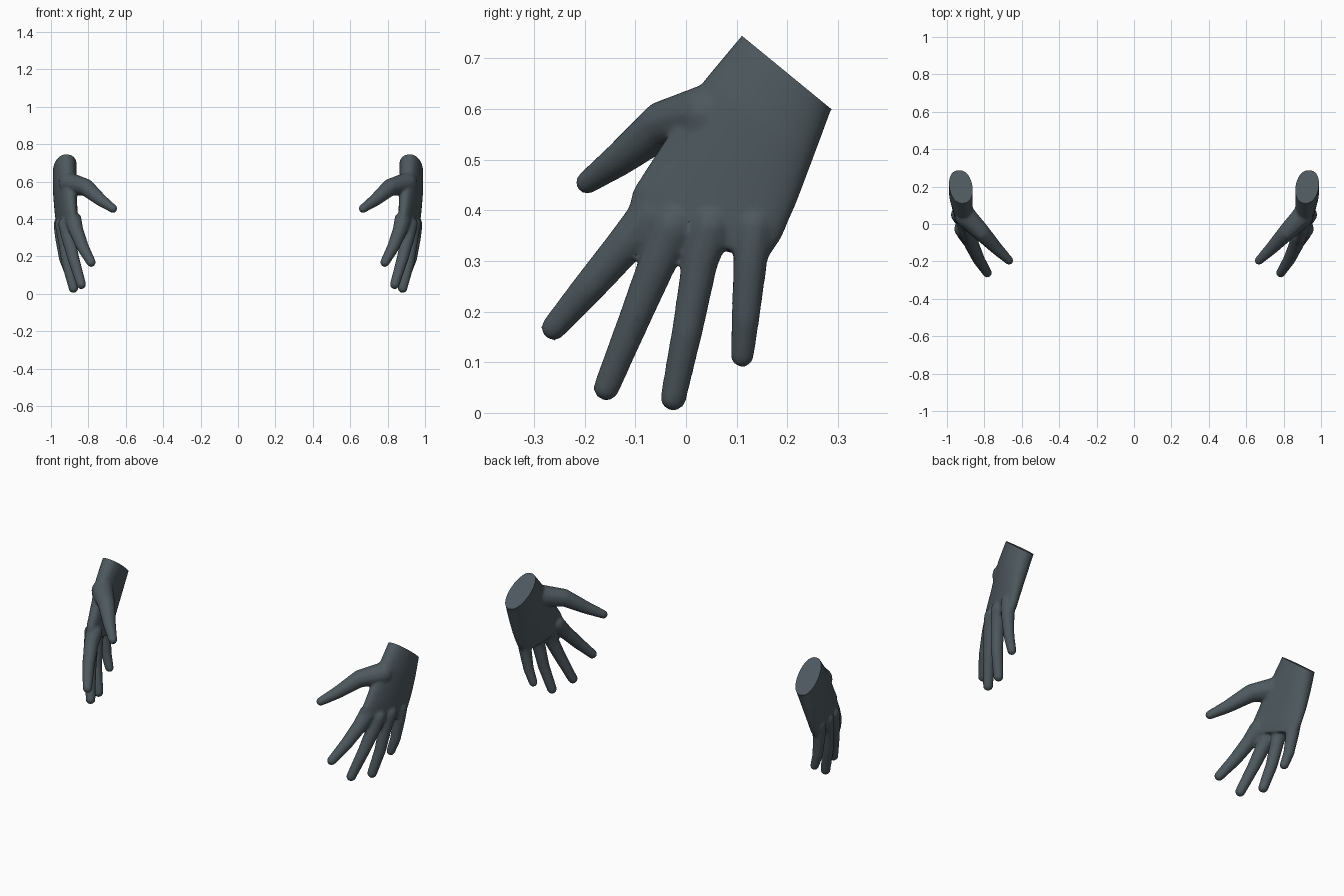
import bpy, bmesh, math
from mathutils import Vector

if "Cube" in bpy.data.objects:
    bpy.data.objects.remove(bpy.data.objects["Cube"])

slate = bpy.data.materials.new("dark slate")
slate.diffuse_color = (0.075, 0.098, 0.112, 1)
slate.use_nodes = True
slate.node_tree.nodes["Principled BSDF"].inputs["Base Color"].default_value = slate.diffuse_color

# Palm sections: thumb-side edge, little-finger-side edge, half thickness
PALM = [((.905, .143, .783), (.935, .320, .638), .062),
        ((.912, .110, .745), (.940, .287, .600), .062),
        ((.905, .035, .655), (.948, .250, .500), .060),
        ((.890, -.040, .540), (.952, .218, .415), .052),
        ((.880, -.105, .440), (.950, .188, .345), .045),
        ((.875, -.120, .375), (.948, .158, .300), .036)]

# Digits: centre point and radius from knuckle to tip
DIGITS = [
    [((.900, .040, .590), .060), ((.815, -.045, .570), .048),
     ((.735, -.130, .502), .035), ((.668, -.195, .455), .024)],
    [((.880, -.065, .395), .046), ((.865, -.115, .337), .040),
     ((.830, -.190, .250), .034), ((.785, -.261, .168), .026)],
    [((.918, -.025, .370), .045), ((.907, -.055, .300), .039),
     ((.880, -.100, .190), .033), ((.838, -.157, .050), .027)],
    [((.938, .050, .370), .043), ((.930, .028, .300), .037),
     ((.913, .003, .165), .032), ((.880, -.025, .030), .027)],
    [((.948, .135, .370), .040), ((.945, .127, .300), .035),
     ((.930, .118, .190), .029), ((.905, .111, .113), .024)]]


def add_palm(bm, n=28):
    rings = []
    axis = Vector((0, -.63, -.77))
    for a, b, t in PALM:
        a, b = Vector(a), Vector(b)
        c, h = (a + b) / 2, (b - a) / 2
        nrm = h.cross(axis).normalized()
        ring = []
        for i in range(n):
            u = 2 * math.pi * i / n
            cu, su = math.cos(u), math.sin(u)
            su = math.copysign(abs(su) ** .85, su)
            ring.append(bm.verts.new(c + h * cu + nrm * t * su))
        rings.append(ring)
    for r, s in zip(rings, rings[1:]):
        for i in range(n):
            j = (i + 1) % n
            bm.faces.new((r[i], r[j], s[j], s[i]))
    bm.faces.new(rings[0][::-1])
    bm.faces.new(rings[-1])


def add_ball(bm, p, r):
    ret = bmesh.ops.create_icosphere(bm, subdivisions=2, radius=r)
    bmesh.ops.translate(bm, verts=ret["verts"], vec=p)


def add_digit(bm, pts, steps=10):
    for (p, r), (q, s) in zip(pts, pts[1:]):
        for i in range(steps + 1):
            f = i / steps
            add_ball(bm, Vector(p).lerp(Vector(q), f), r + (s - r) * f)


# Rough volumes of the hand
bm = bmesh.new()
add_palm(bm)
for d in DIGITS:
    add_digit(bm, d)
bmesh.ops.recalc_face_normals(bm, faces=bm.faces)
rough = bpy.data.meshes.new("rough_hand")
bm.to_mesh(rough)
bm.free()
hand = bpy.data.objects.new("right_hand", rough)
bpy.context.collection.objects.link(hand)

# Fuse into one skin, soften and thin out
m = hand.modifiers.new("fuse", 'REMESH')
m.mode = 'VOXEL'
m.voxel_size = .0065
m = hand.modifiers.new("soften", 'SMOOTH')
m.factor = .5
m.iterations = 8
m = hand.modifiers.new("thin", 'DECIMATE')
m.ratio = .25
bpy.context.view_layer.update()
skin = bpy.data.meshes.new_from_object(
    hand.evaluated_get(bpy.context.evaluated_depsgraph_get()))
hand.modifiers.clear()

# Flat wrist cut
bm = bmesh.new()
bm.from_mesh(skin)
cut = bmesh.ops.bisect_plane(bm, geom=bm.verts[:] + bm.edges[:] + bm.faces[:],
                             plane_co=(0, .11, .745), plane_no=(0, .634, .773),
                             clear_outer=True)
rim = [e for e in cut["geom_cut"] if isinstance(e, bmesh.types.BMEdge)]
bmesh.ops.holes_fill(bm, edges=rim, sides=0)
bmesh.ops.recalc_face_normals(bm, faces=bm.faces)
bm.to_mesh(skin)

# Mirrored hand
bmesh.ops.scale(bm, verts=bm.verts, vec=(-1, 1, 1))
bmesh.ops.reverse_faces(bm, faces=bm.faces)
mirrored = bpy.data.meshes.new("left_hand")
bm.to_mesh(mirrored)
bm.free()
hand.data = skin
skin.name = "right_hand"
other = bpy.data.objects.new("left_hand", mirrored)
bpy.context.collection.objects.link(other)

for ob in (hand, other):
    ob.data.materials.clear()
    ob.data.materials.append(slate)
    bpy.ops.object.select_all(action='DESELECT')
    ob.select_set(True)
    bpy.context.view_layer.objects.active = ob
    bpy.ops.object.shade_smooth_by_angle(angle=math.radians(50))
